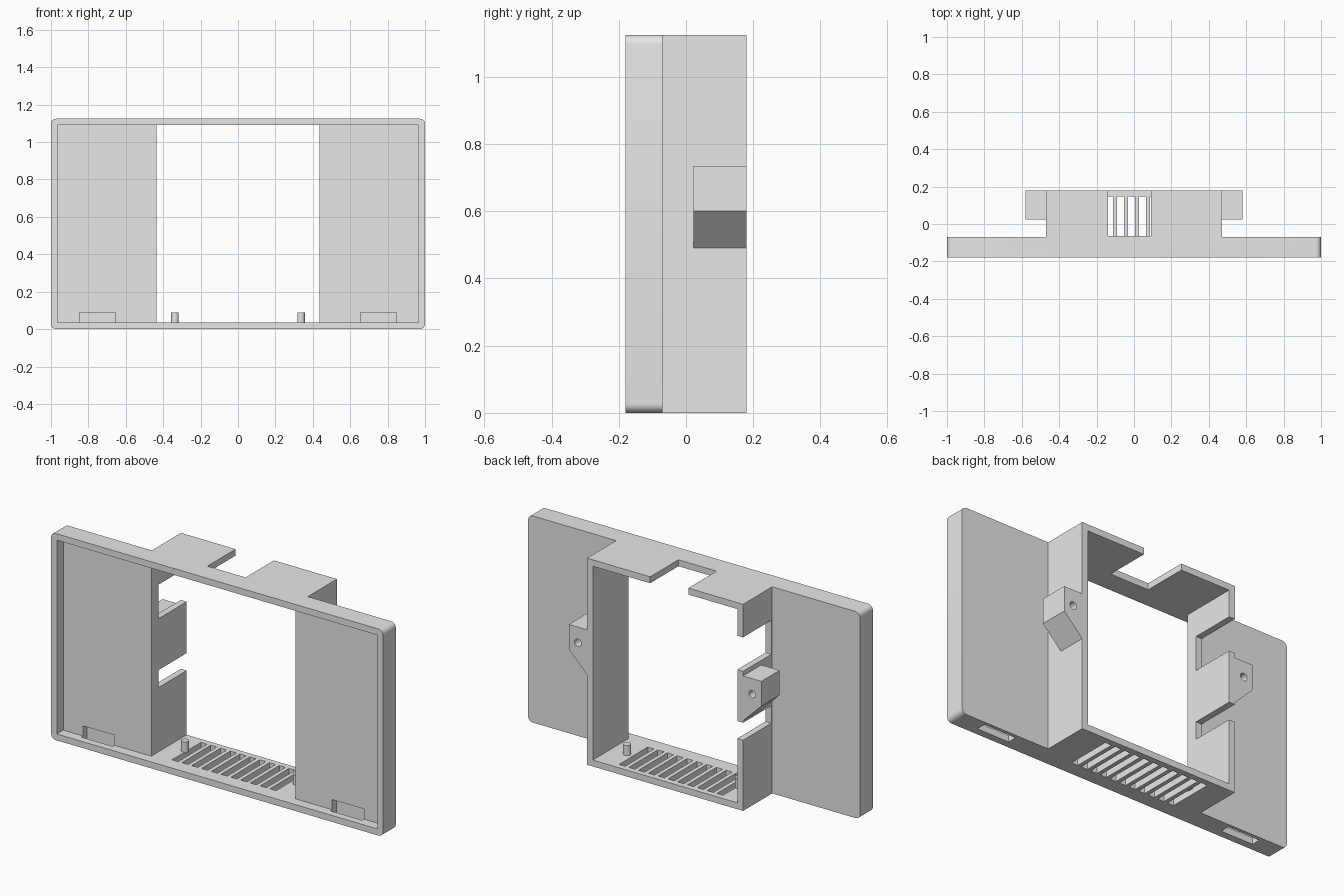
import bpy, bmesh, math
from mathutils import Matrix, Vector

cube = bpy.data.objects.get("Cube")
if cube:
    bpy.data.objects.remove(cube, do_unlink=True)

grey = bpy.data.materials.new("light grey plastic")
grey.use_nodes = True
grey.diffuse_color = (0.8, 0.8, 0.8, 1)
grey.node_tree.nodes["Principled BSDF"].inputs["Base Color"].default_value = (0.8, 0.8, 0.8, 1)

H = 1.125                      # overall height
WALL = 0.035
FRONT, BACK, REAR = -0.18, -0.07, 0.18
HALF = 0.47                    # half width of rear housing


def finish(name, bm):
    bmesh.ops.recalc_face_normals(bm, faces=bm.faces[:])
    mesh = bpy.data.meshes.new(name)
    bm.to_mesh(mesh)
    bm.free()
    mesh.materials.append(grey)
    ob = bpy.data.objects.new(name, mesh)
    bpy.context.collection.objects.link(ob)
    return ob


def add_box(bm, x, y, z):
    size = [b - a for a, b in (x, y, z)]
    mid = [(a + b) / 2 for a, b in (x, y, z)]
    mat = Matrix.Translation(mid) @ Matrix.Diagonal((*size, 1))
    return bmesh.ops.create_cube(bm, size=1, matrix=mat)["verts"]


def boxes(name, *specs):
    bm = bmesh.new()
    for spec in specs:
        add_box(bm, *spec)
    return finish(name, bm)


def cylinder(name, centre, radius, depth, axis):
    bm = bmesh.new()
    turn = Matrix.Rotation(math.pi / 2, 4, "X") if axis == "Y" else Matrix()
    bmesh.ops.create_cone(bm, cap_ends=True, segments=24, radius1=radius, radius2=radius,
                          depth=depth, matrix=Matrix.Translation(centre) @ turn)
    return finish(name, bm)


def combine(target, other, operation):
    mod = target.modifiers.new("cut", "BOOLEAN")
    mod.operation, mod.object, mod.solver = operation, other, "EXACT"
    bpy.context.view_layer.objects.active = target
    bpy.ops.object.modifier_apply(modifier=mod.name)
    bpy.data.objects.remove(other, do_unlink=True)


# Front panel with rounded corners
bm = bmesh.new()
add_box(bm, (-1, 1), (FRONT, BACK), (0, H))
corners = [e for e in bm.edges if abs(e.verts[0].co.y - e.verts[1].co.y) > 0.05]
bmesh.ops.bevel(bm, geom=corners, offset=0.028, segments=6, profile=0.5, affect="EDGES")
body = finish("display_frame", bm)

# Rear housing, then the front recess and the opening through both
combine(body, boxes("rear_housing", ((-HALF, HALF), (BACK - 0.03, REAR), (0, H))), "UNION")
inner_z = (WALL, H - WALL)
combine(body, boxes("recess", ((WALL - 1, 1 - WALL), (FRONT - 0.1, -0.125), inner_z)), "DIFFERENCE")
combine(body, boxes("opening", ((WALL - HALF, HALF - WALL), (FRONT - 0.2, REAR + 0.1), inner_z)),
        "DIFFERENCE")

# Side mounting brackets with screw holes
for side in (-1, 1):
    bm = bmesh.new()
    profile = [(0.45, 0.735), (0.58, 0.735), (0.58, 0.60), (0.47, 0.49), (0.45, 0.49)]
    face = bm.faces.new([bm.verts.new((side * x, 0.023, z)) for x, z in profile])
    moved = bmesh.ops.extrude_face_region(bm, geom=[face])["geom"]
    bmesh.ops.translate(bm, vec=Vector((0, REAR - 0.023, 0)),
                        verts=[v for v in moved if isinstance(v, bmesh.types.BMVert)])
    combine(body, finish("bracket", bm), "UNION")
    combine(body, cylinder("screw_hole", (side * 0.525, REAR, 0.65), 0.02, 0.2, "Y"), "DIFFERENCE")

# Notch in the top wall and two notches in the right wall
combine(body, boxes("top_notch", ((-0.14, 0.09), (-0.063, REAR + 0.1), (H - 0.1, H + 0.1))),
        "DIFFERENCE")
combine(body, boxes("wall_notches", *[((-HALF - 0.005, -0.4), (-0.063, REAR + 0.1), z)
                                      for z in ((0.385, 0.48), (0.76, 0.945))]), "DIFFERENCE")

# Row of ventilation slots in the floor
starts = [-0.327 + 0.059 * i for i in range(11)]
combine(body, boxes("vent_slots", *[((x, x + 0.037), (-0.10, 0.148), (-0.05, 0.05))
                                    for x in starts]), "DIFFERENCE")

# Clip pockets in the lower corners, open through the bottom edge
combine(body, boxes("clip_pockets", *[(x, (-0.14, -0.09), (-0.05, 0.09))
                                      for x in ((-0.847, -0.655), (0.655, 0.847))]), "DIFFERENCE")

# Locating pins on the floor
pins = [cylinder(name, (x, 0.025, 0.06), 0.02, 0.06, "Z")
        for name, x in (("left_pin", 0.337), ("right_pin", -0.337))]

for ob in [body, *pins]:
    bpy.ops.object.select_all(action="DESELECT")
    ob.select_set(True)
    bpy.context.view_layer.objects.active = ob
    bpy.ops.object.shade_smooth_by_angle(angle=math.radians(30))
